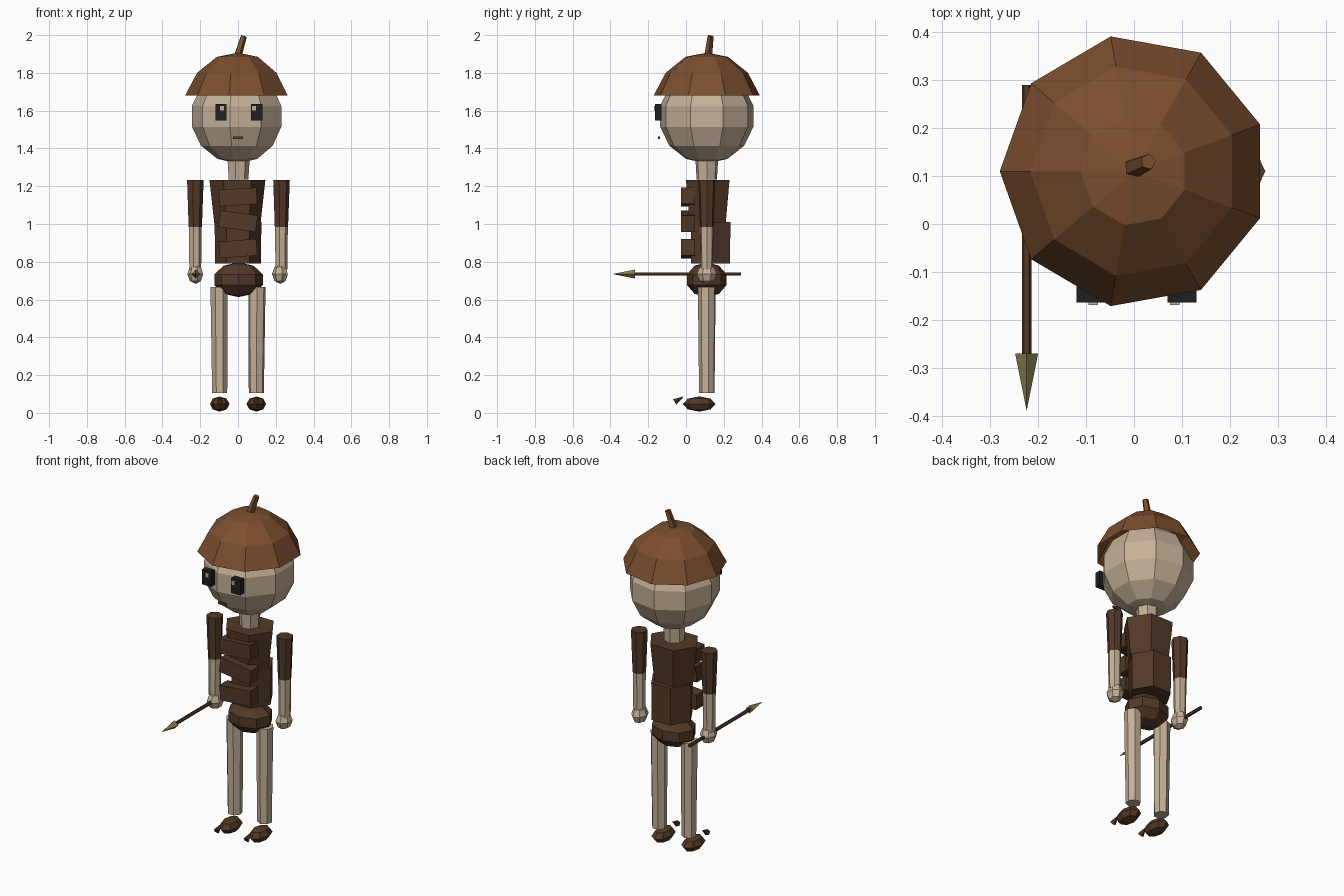
import bpy, bmesh, math
from mathutils import Vector, Matrix

cube = bpy.data.objects.get("Cube")
if cube:
    bpy.data.objects.remove(cube)


def material(name, rgb):
    m = bpy.data.materials.new(name)
    m.use_nodes = True
    m.diffuse_color = (*rgb, 1)
    m.node_tree.nodes["Principled BSDF"].inputs["Base Color"].default_value = (*rgb, 1)
    return m


ACORN = material("acorn_brown", (0.2, 0.077, 0.027))
BARK = material("dark_bark", (0.088, 0.041, 0.02))
SKIN = material("pale_wood", (0.56, 0.44, 0.31))
BLACK = material("eye_black", (0.014, 0.014, 0.016))
OLIVE = material("olive_point", (0.25, 0.22, 0.09))


def finish(name, bm, mat):
    bmesh.ops.remove_doubles(bm, verts=bm.verts, dist=1e-5)
    bmesh.ops.recalc_face_normals(bm, faces=bm.faces)
    mesh = bpy.data.meshes.new(name)
    bm.to_mesh(mesh)
    bm.free()
    mesh.materials.append(mat)
    ob = bpy.data.objects.new(name, mesh)
    bpy.context.collection.objects.link(ob)
    return ob


def lathe(name, profile, sides, mat, center, scale=(1, 1, 1), phase=math.pi,
          rot=None, capped=True):
    """Revolve (radius, height) pairs into a flat-sided solid."""
    bm = bmesh.new()
    rings = []
    for r, z in profile:
        angles = [phase + math.tau * i / sides for i in range(sides)]
        rings.append([bm.verts.new((r * math.cos(a), r * math.sin(a), z)) for a in angles])
    for lo, hi in zip(rings, rings[1:]):
        for i in range(sides):
            j = (i + 1) % sides
            bm.faces.new((lo[i], lo[j], hi[j], hi[i]))
    if capped:
        for ring, (r, z) in zip((rings[0], rings[-1]), (profile[0], profile[-1])):
            if r > 0:
                bm.faces.new(ring)
    bmesh.ops.dissolve_degenerate(bm, dist=1e-5, edges=bm.edges)
    turn = rot.to_matrix().to_4x4() if rot else Matrix()
    bm.transform(Matrix.Translation(center) @ turn @ Matrix.Diagonal((*scale, 1)))
    return finish(name, bm, mat)


def ball(name, center, scale, sides, rings, mat, **kw):
    steps = [math.pi * i / rings for i in range(rings + 1)]
    profile = [(max(0, round(math.sin(a), 5)), -math.cos(a)) for a in steps]
    return lathe(name, profile, sides, mat, center, scale, **kw)


def tube(name, a, b, ra, rb, sides, mat, **kw):
    a, b = Vector(a), Vector(b)
    d = b - a
    rot = d.to_track_quat("Z", "Y")
    return lathe(name, [(ra, 0), (rb, d.length)], sides, mat, a, rot=rot, **kw)


def box(name, center, size, mat, tilt=0):
    bm = bmesh.new()
    bmesh.ops.create_cube(bm, size=1)
    bm.transform(Matrix.Translation(center) @ Matrix.Rotation(tilt, 4, "Y")
                 @ Matrix.Diagonal((*size, 1)))
    return finish(name, bm, mat)


CY = 0.11  # depth of the body's axis

# Head, acorn cap and stem
ball("head", (0, CY, 1.57), (0.25, 0.257, 0.25), 9, 7, SKIN)
lathe("acorn_cap", [(0.28, 1.68), (0.217, 1.8), (0.112, 1.885), (0, 1.907)], 9, ACORN,
      (0, CY, 0), (1, 1.02, 1), capped=False)
tube("cap_stem", (-0.002, 0.117, 1.89), (0.03, 0.13, 1.995), 0.022, 0.017, 5, ACORN)

# Face
for side, label in ((-1, "right"), (1, "left")):
    x = 0.005 + side * 0.095
    box(label + "_eye", (x, -0.147, 1.592), (0.06, 0.034, 0.088), BLACK)
    box(label + "_eye_glint", (side * 0.085, -0.165, 1.612), (0.02, 0.008, 0.024), SKIN)
box("mouth", (0, -0.143, 1.457), (0.052, 0.01, 0.014), BARK)

# Neck and torso
tube("neck", (0, CY, 1.235), (0, CY, 1.35), 0.055, 0.062, 7, SKIN)
lathe("chest", [(0.122, 1.0), (0.148, 1.233)], 6, BARK, (-0.003, 0.115, 0), (1, 0.9, 1))
lathe("waist", [(0.121, 0.79), (0.124, 1.01)], 6, BARK, (0, 0.13, 0), (1, 0.98, 1))
ball("hips", (0.003, CY, 0.705), (0.135, 0.11, 0.092), 8, 5, BARK)

# Overlapping bark strips down the front
for i, (z, tilt) in enumerate(((1.143, -0.06), (1.015, 0.14), (0.87, -0.08))):
    box("bark_strip_%d" % (i + 1), (0, 0.01, z), (0.2, 0.075, 0.088), BARK, tilt)

# Limbs
for side, label in ((-1, "right_"), (1, "left_")):
    ax = side * 0.228
    tube(label + "upper_arm", (ax, CY, 0.985), (ax, CY, 1.232), 0.037, 0.046, 7, BARK)
    tube(label + "forearm", (ax, CY, 0.76), (ax, CY, 0.99), 0.033, 0.036, 7, SKIN)
    ball(label + "hand", (side * 0.224, CY, 0.735), (0.044, 0.054, 0.052), 7, 4, SKIN)
    lx = side * 0.097
    tube(label + "leg", (lx, CY, 0.105), (lx + side * 0.003, CY, 0.667), 0.041, 0.047, 7, SKIN)
    ball(label + "shoe", (lx, 0.07, 0.047), (0.052, 0.086, 0.04), 8, 4, BARK,
         phase=math.pi / 2)
    tube(label + "toe_curl", (lx, -0.06, 0.058), (lx, -0.01, 0.088), 0.018, 0, 5, BARK)

# Spear held in the right hand
tube("spear_shaft", (-0.224, -0.275, 0.735), (-0.224, 0.29, 0.735), 0.01, 0.01, 6, BARK)
tube("spear_point", (-0.224, -0.27, 0.735), (-0.224, -0.39, 0.735), 0.024, 0, 4, OLIVE)
